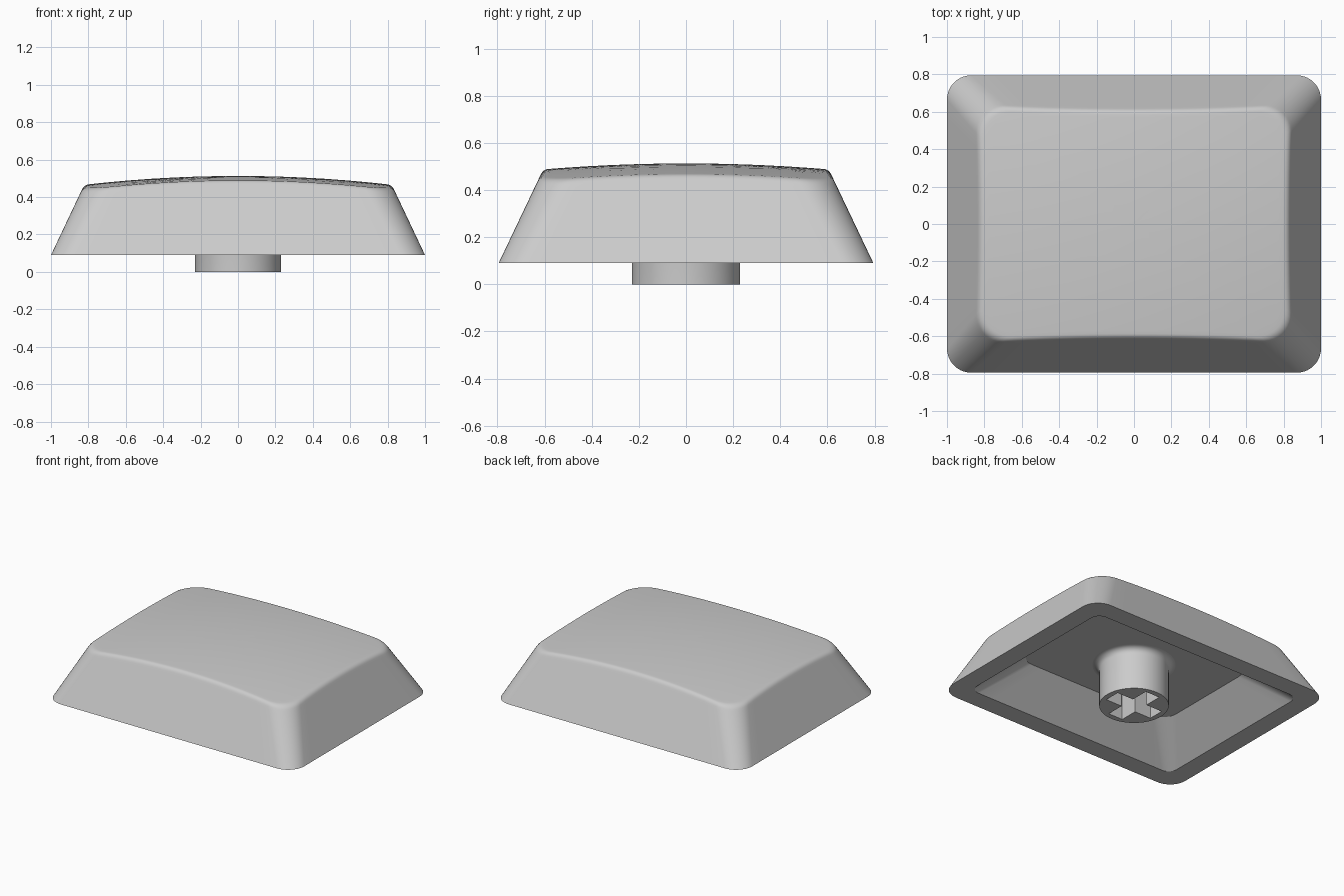
import bpy, bmesh, math
from mathutils import Vector

cube = bpy.data.objects.get("Cube")
if cube:
    bpy.data.objects.remove(cube, do_unlink=True)

grey = bpy.data.materials.new("light_grey_plastic")
grey.use_nodes = True
colour = (0.6, 0.6, 0.6, 1)
grey.diffuse_color = colour
grey.node_tree.nodes["Principled BSDF"].inputs["Base Color"].default_value = colour

BASE_Z, TOP_Z, CEILING_Z = 0.09, 0.5, 0.31


def rounded_ring(hx, hy, r, z, arc=10, side=14):
    """Counter-clockwise rounded rectangle with evenly divided straight sides."""
    pts = []
    for k, (sx, sy) in enumerate([(1, 1), (-1, 1), (-1, -1), (1, -1)]):
        centre = Vector((sx * (hx - r), sy * (hy - r), z))
        for i in range(arc + 1):
            a = math.pi / 2 * (k + i / arc)
            pts.append(centre + Vector((math.cos(a), math.sin(a), 0)) * r)
        nx, ny = [(-1, 1), (-1, -1), (1, -1), (1, 1)][k]
        end = Vector((nx * (hx - r), ny * (hy - r), z))
        a = math.pi / 2 * (k + 1)
        end += Vector((math.cos(a), math.sin(a), 0)) * r
        start = pts[-1].copy()
        pts += [start.lerp(end, i / side) for i in range(1, side)]
    return pts


def dome(x, y):
    return 0.513 - 0.045 * (x / 0.8) ** 2 - 0.025 * (y / 0.6) ** 2


def wall_hit(p, q, drop):
    """Point on the wall line p-q lying a given drop below the dome."""
    t = 0.9
    for _ in range(12):
        v = p.lerp(q, t)
        t = (dome(v.x, v.y) - drop - p.z) / (q.z - p.z)
    return p.lerp(q, t)


def on_dome(v, s):
    return Vector((v.x * s, v.y * s, dome(v.x * s, v.y * s)))


def make_object(name, bm):
    bmesh.ops.recalc_face_normals(bm, faces=bm.faces)
    mesh = bpy.data.meshes.new(name)
    bm.to_mesh(mesh)
    bm.free()
    obj = bpy.data.objects.new(name, mesh)
    bpy.context.collection.objects.link(obj)
    mesh.materials.append(grey)
    return obj


def activate(obj):
    bpy.ops.object.select_all(action='DESELECT')
    obj.select_set(True)
    bpy.context.view_layer.objects.active = obj


# Key shell: hollow inside, flat rim, sloping walls, soft edge and domed top
outer = rounded_ring(1.0, 0.795, 0.13, BASE_Z)
upper = rounded_ring(0.806, 0.6, 0.16, TOP_Z)
edge = [wall_hit(p, q, 0.022) for p, q in zip(outer, upper)]
crest = [wall_hit(p, q, 0) for p, q in zip(outer, upper)]
rings = [
    rounded_ring(0.63, 0.43, 0.11, CEILING_Z),
    rounded_ring(0.86, 0.655, 0.07, BASE_Z),
    outer,
    [p.lerp(e, 0.96) for p, e in zip(outer, edge)],
]
for i in range(7):
    t = i / 6
    rings.append([e.lerp(c, t).lerp(c.lerp(on_dome(c, 0.967), t), t)
                  for e, c in zip(edge, crest)])
for s in (0.94, 0.85, 0.7, 0.55, 0.4, 0.25, 0.1):
    rings.append([on_dome(c, s) for c in crest])

bm = bmesh.new()
loops = [[bm.verts.new(p) for p in ring] for ring in rings]
n = len(outer)
for a, b in zip(loops, loops[1:]):
    for i in range(n):
        j = (i + 1) % n
        bm.faces.new((a[i], a[j], b[j], b[i]))
bm.faces.new(loops[0])
tip = bm.verts.new((0, 0, dome(0, 0)))
for i in range(n):
    bm.faces.new((loops[-1][i], loops[-1][(i + 1) % n], tip))
shell = make_object("key_shell", bm)

# Stem: round post with a concave flare where it meets the ceiling
R, FLARE = 0.23, 0.045
profile = [(0, 0), (R, 0)]
for i in range(7):
    a = math.pi / 2 * i / 6
    profile.append((R + FLARE * (1 - math.cos(a)), CEILING_Z - FLARE * (1 - math.sin(a))))
profile += [(R + FLARE, 0.34), (0, 0.34)]
bm = bmesh.new()
verts = [bm.verts.new((r, 0, z)) for r, z in profile]
edges = [bm.edges.new(pair) for pair in zip(verts, verts[1:])]
bmesh.ops.spin(bm, geom=verts + edges, cent=(0, 0, 0), axis=(0, 0, 1),
               angle=math.tau, steps=64, use_merge=True)
bmesh.ops.remove_doubles(bm, verts=bm.verts, dist=0.0001)
stem = make_object("stem", bm)

# Cross-shaped socket cut into the stem
L, W = 0.19, 0.058
quarter = [(L, -W), (L, W), (W, W)]
bm = bmesh.new()
cross = []
for k in range(4):
    c, s = round(math.cos(k * math.pi / 2)), round(math.sin(k * math.pi / 2))
    cross += [bm.verts.new((x * c - y * s, x * s + y * c, -0.1)) for x, y in quarter]
face = bm.faces.new(cross)
grown = bmesh.ops.extrude_face_region(bm, geom=[face])["geom"]
bmesh.ops.translate(bm, vec=(0, 0, 0.37),
                    verts=[v for v in grown if isinstance(v, bmesh.types.BMVert)])
cutter = make_object("socket_cutter", bm)
cutter.hide_render = True
cut = stem.modifiers.new("socket", 'BOOLEAN')
cut.operation, cut.solver, cut.object = 'DIFFERENCE', 'EXACT', cutter
activate(stem)
bpy.ops.object.modifier_apply(modifier=cut.name)
bpy.data.objects.remove(cutter, do_unlink=True)

for obj in (shell, stem):
    activate(obj)
    bpy.ops.object.shade_smooth_by_angle(angle=math.radians(30))
